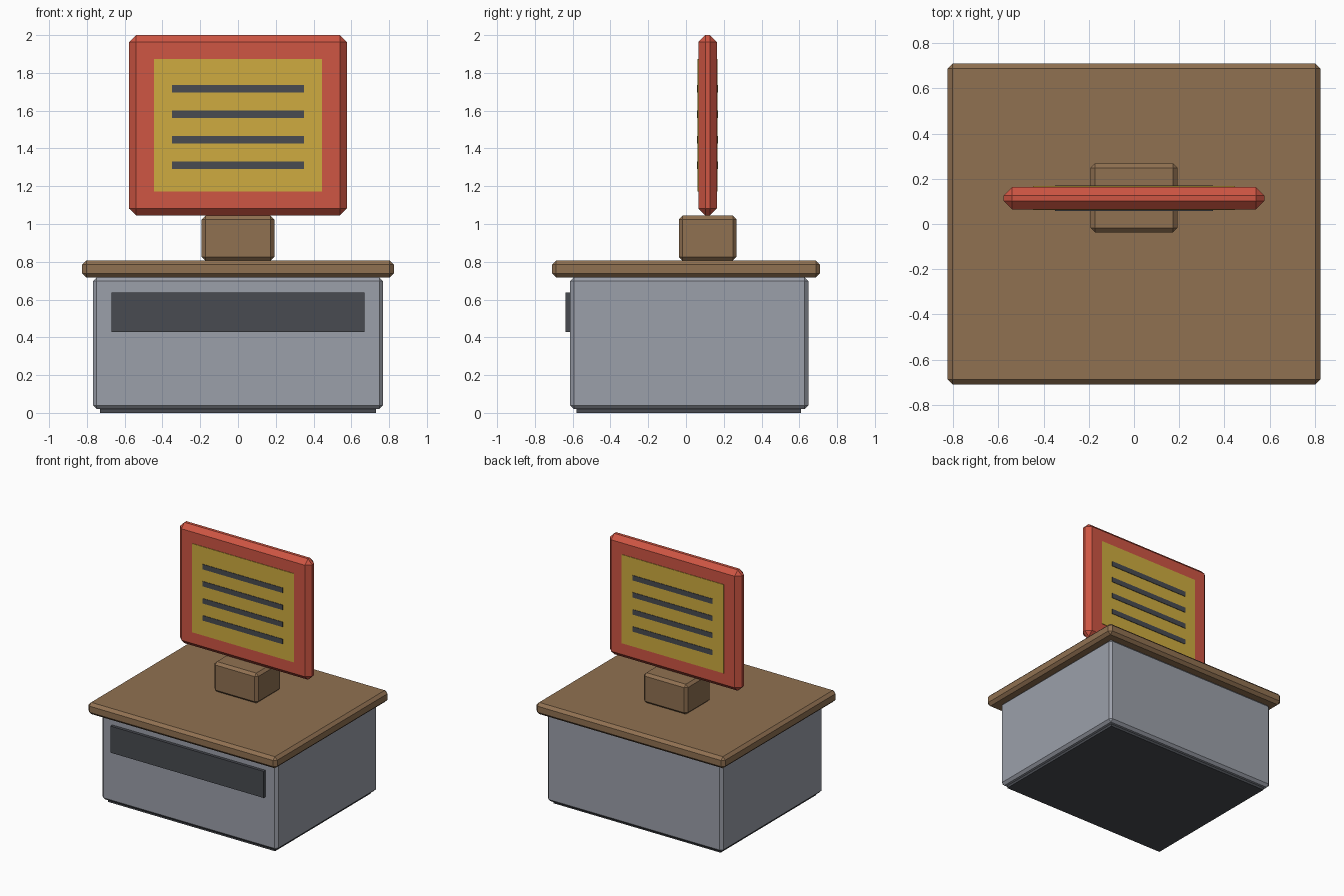
import bpy, bmesh

if "Cube" in bpy.data.objects:
    bpy.data.objects.remove(bpy.data.objects["Cube"])


def material(name, rgb):
    m = bpy.data.materials.new(name)
    m.diffuse_color = (*rgb, 1.0)
    m.use_nodes = True
    m.node_tree.nodes["Principled BSDF"].inputs["Base Color"].default_value = m.diffuse_color
    return m


GREY = material("cabinet grey", (0.33, 0.35, 0.40))
BROWN = material("wood brown", (0.28, 0.165, 0.083))
RED = material("sign red", (0.62, 0.092, 0.056))
YELLOW = material("sign yellow", (0.62, 0.41, 0.05))
DARK = material("dark charcoal", (0.065, 0.07, 0.082))


def box(name, x, y, z, mat, bevel=0.0):
    """Box spanning the (low, high) ranges x, y, z with a one-step chamfer."""
    spans = (x, y, z)
    centre = [(a + b) / 2 for a, b in spans]
    bm = bmesh.new()
    bmesh.ops.create_cube(bm, size=1.0)
    for v in bm.verts:
        for i, (a, b) in enumerate(spans):
            v.co[i] *= b - a
    if bevel:
        bmesh.ops.bevel(bm, geom=bm.edges[:], offset=bevel, segments=1,
                        profile=0.5, affect='EDGES')
    mesh = bpy.data.meshes.new(name)
    bm.to_mesh(mesh)
    bm.free()
    mesh.materials.append(mat)
    obj = bpy.data.objects.new(name, mesh)
    obj.location = centre
    bpy.context.collection.objects.link(obj)
    return obj


# Cabinet: plinth, body and dark front panel
box("plinth", (-0.73, 0.73), (-0.58, 0.61), (0.0, 0.10), DARK)
box("cabinet_body", (-0.768, 0.768), (-0.613, 0.648), (0.02, 0.717), GREY, 0.02)
box("front_panel", (-0.67, 0.67), (-0.637, -0.60), (0.427, 0.637), DARK)

# Counter top and sign post
box("counter_top", (-0.825, 0.825), (-0.709, 0.709), (0.716, 0.808), BROWN, 0.022)
box("sign_post", (-0.192, 0.192), (-0.038, 0.268), (0.806, 1.044), BROWN, 0.02)

# Sign board
FRONT, BACK = 0.065, 0.163
box("sign_board", (-0.577, 0.577), (FRONT, BACK), (1.045, 2.0), RED, 0.037)

# Yellow panel and menu stripes on both faces
for side, face, out in (("front", FRONT, -1), ("back", BACK, 1)):
    def plate(depth):
        return tuple(sorted((face - out * 0.002, face + out * depth)))
    box(f"{side}_sign_panel", (-0.446, 0.446), plate(0.004), (1.172, 1.873), YELLOW)
    for i in range(4):
        z = 1.716 - i * 0.135
        box(f"{side}_menu_stripe_{i + 1}", (-0.35, 0.35), plate(0.0075),
            (z - 0.02, z + 0.02), DARK)
